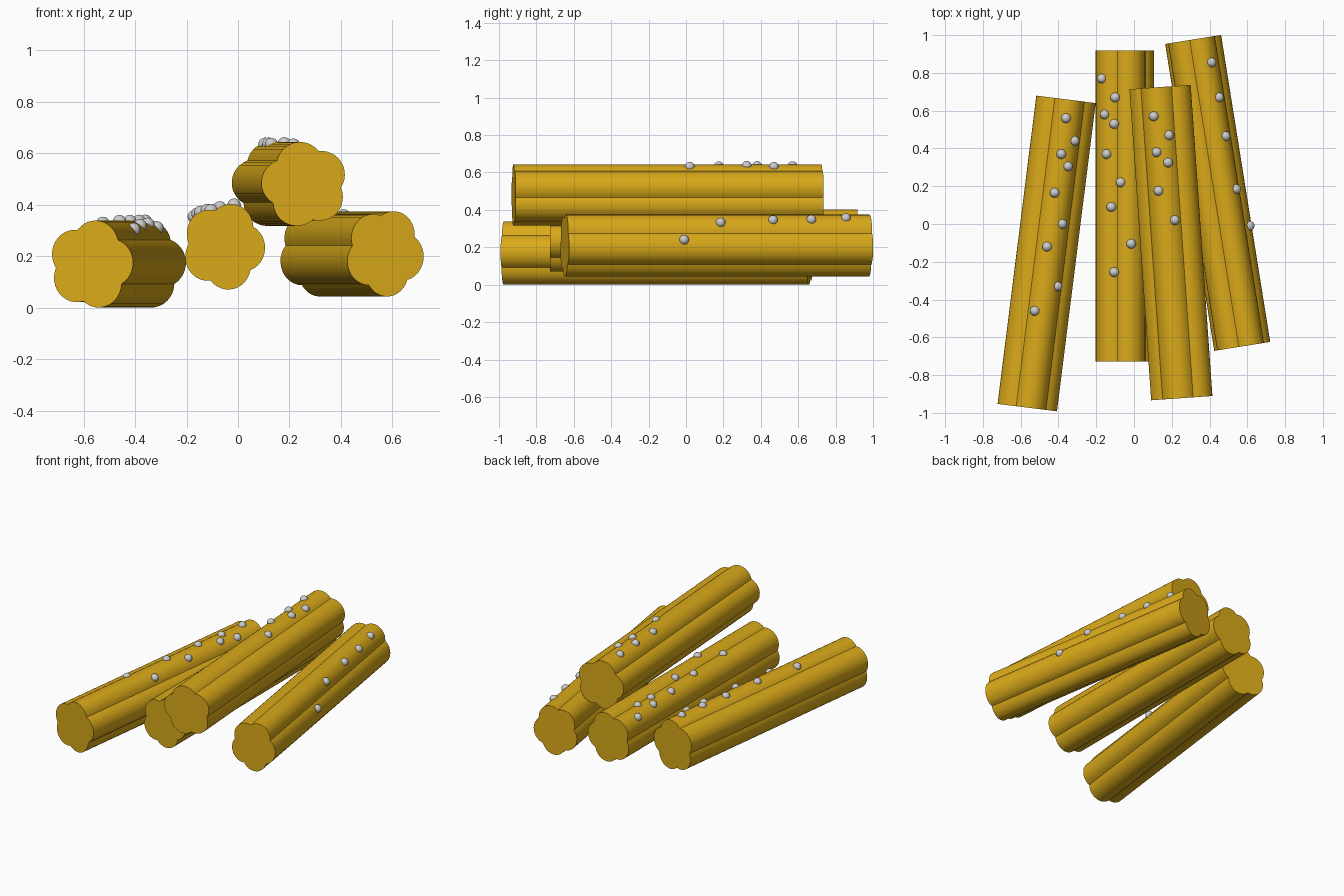
import bpy, bmesh, math
from mathutils import Vector

if "Cube" in bpy.data.objects:
    bpy.data.objects.remove(bpy.data.objects["Cube"])

LOBES, SEG = 5, 12            # lobes per stick, segments per lobe
OFFSET, LOBE_R = 0.075, 0.09  # lobe centre distance and lobe radius
GRAIN_R = 0.026

dough = bpy.data.materials.new("golden_dough")
dough.diffuse_color = (0.70, 0.40, 0.01, 1)
dough.use_nodes = True
dough.node_tree.nodes["Principled BSDF"].inputs["Base Color"].default_value = dough.diffuse_color


def lobed_profile(phase, width, z0, z1):
    """Union of five circles, fitted to the given width and height range."""
    pts = []
    half = math.pi / LOBES
    for i in range(LOBES):
        a = math.radians(phase) + i * 2 * half
        for k in range(SEG):
            t = -half + 2 * half * k / SEG
            rad = OFFSET * math.cos(t) + math.sqrt(LOBE_R ** 2 - (OFFSET * math.sin(t)) ** 2)
            pts.append((rad * math.cos(a + t), rad * math.sin(a + t)))
    us, vs = [p[0] for p in pts], [p[1] for p in pts]
    lo_u, hi_u, lo_v, hi_v = min(us), max(us), min(vs), max(vs)
    return [((u - (lo_u + hi_u) / 2) * width / (hi_u - lo_u),
             z0 + (v - lo_v) * (z1 - z0) / (hi_v - lo_v)) for u, v in pts]


def top_height(profile, u):
    """Height of the upper surface of the profile at sideways position u."""
    best = []
    for (u0, v0), (u1, v1) in zip(profile, profile[1:] + profile[:1]):
        if min(u0, u1) <= u <= max(u0, u1) and u0 != u1:
            best.append(v0 + (v1 - v0) * (u - u0) / (u1 - u0))
    return max(best) if best else sum(v for _, v in profile) / len(profile)


def finish(name, bm, loc=(0, 0, 0), rot=0, mat=None):
    mesh = bpy.data.meshes.new(name)
    bmesh.ops.recalc_face_normals(bm, faces=bm.faces)
    bm.to_mesh(mesh)
    bm.free()
    ob = bpy.data.objects.new(name, mesh)
    bpy.context.collection.objects.link(ob)
    ob.location = loc
    ob.rotation_euler.z = rot
    if mat:
        mesh.materials.append(mat)
    bpy.ops.object.select_all(action='DESELECT')
    ob.select_set(True)
    bpy.context.view_layer.objects.active = ob
    bpy.ops.object.shade_smooth_by_angle(angle=math.radians(30))
    return ob


def make_stick(name, front, back, width, z0, z1, phase, grains):
    front, back = Vector(front), Vector(back)
    axis, mid = back - front, (front + back) / 2
    half = axis.length / 2
    right = Vector((axis.y, -axis.x)).normalized()
    prof = lobed_profile(phase, width, z0, z1)
    zc = (z0 + z1) / 2

    # extruded lobed stick with flat ends
    bm = bmesh.new()
    a = [bm.verts.new((u, -half, v - zc)) for u, v in prof]
    b = [bm.verts.new((u, half, v - zc)) for u, v in prof]
    bm.faces.new(a)
    bm.faces.new(b)
    n = len(prof)
    for i in range(n):
        j = (i + 1) % n
        bm.faces.new((a[i], a[j], b[j], b[i]))
    finish(name, bm, (mid.x, mid.y, zc), math.atan2(-axis.x, axis.y), dough)

    # grains half sunk in the upper surface
    for k, (x, y) in enumerate(grains):
        u = (Vector((x, y)) - mid).dot(right)
        bm = bmesh.new()
        bmesh.ops.create_uvsphere(bm, u_segments=16, v_segments=10, radius=GRAIN_R)
        finish(f"{name}_sugar_grain_{k + 1}", bm, (x, y, top_height(prof, u) - 0.003))


make_stick("left_stick", (-0.565, -0.972), (-0.36, 0.66), 0.317, 0.0, 0.338, 77,
           [(-.36, .56), (-.315, .44), (-.385, .37), (-.35, .305), (-.42, .165),
            (-.38, 0), (-.46, -.12), (-.405, -.33), (-.525, -.46)])
make_stick("middle_stick", (-0.05, -0.727), (-0.05, 0.918), 0.31, 0.07, 0.402, 68,
           [(-.17, .77), (-.10, .67), (-.155, .58), (-.105, .53), (-.145, .37),
            (-.07, .22), (-.12, .09), (-.015, -.105), (-.105, -.255)])
make_stick("top_stick", (0.253, -0.922), (0.138, 0.725), 0.325, 0.317, 0.643, 31,
           [(.105, .57), (.185, .47), (.12, .38), (.18, .325), (.13, .175), (.215, .02)])
make_stick("right_stick", (0.573, -0.648), (0.313, 0.977), 0.30, 0.043, 0.374, 61,
           [(.41, .855), (.45, .67), (.485, .465), (.54, .185), (.612, -.01)])
